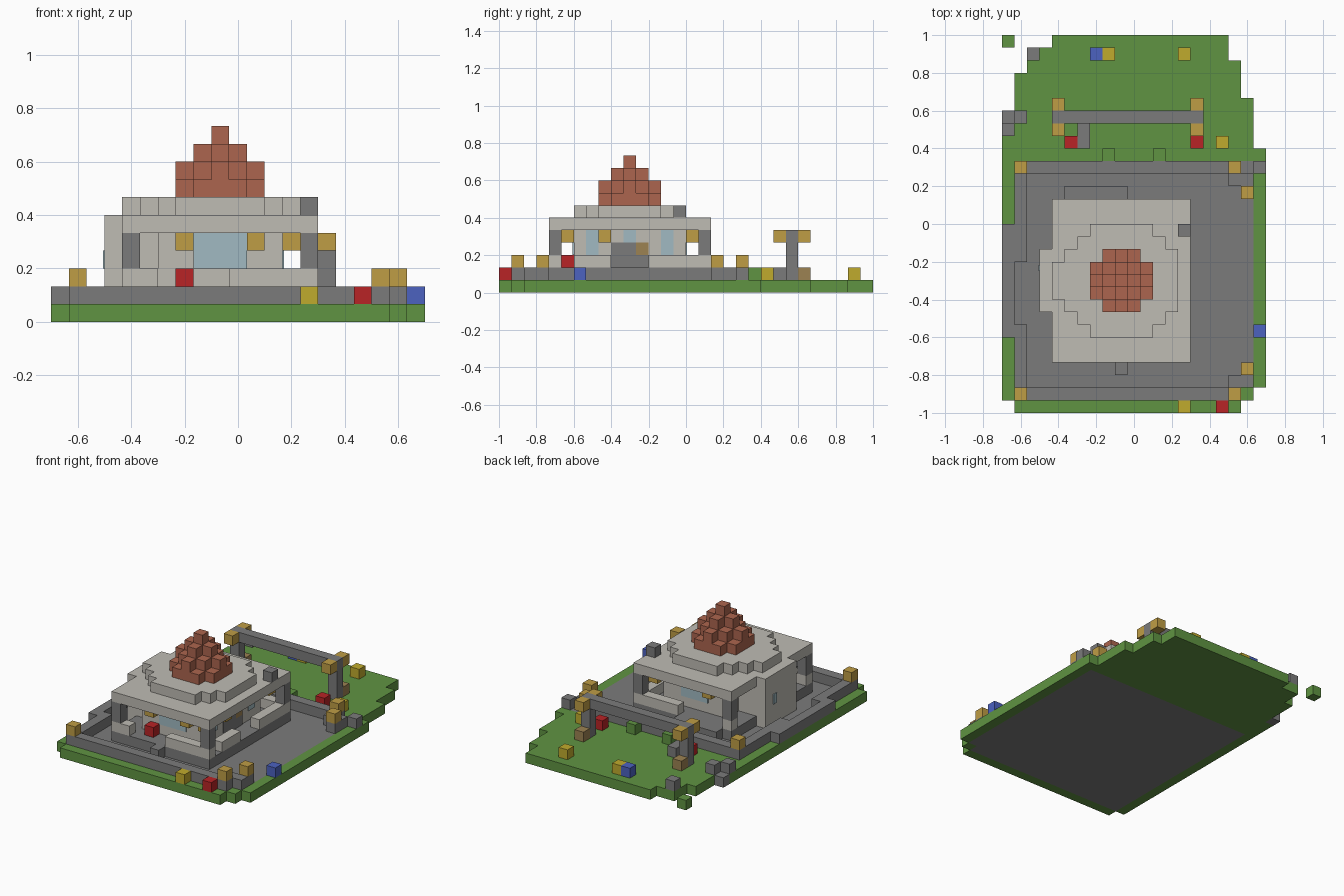
import bpy
import bmesh
from mathutils import Matrix, Vector

default_cube = bpy.data.objects.get("Cube")
if default_cube:
    bpy.data.objects.remove(default_cube, do_unlink=True)

CELL = 1 / 15
ORIGIN = Vector((-0.7, -1, 0))


def to_linear(c):
    return c / 12.92 if c < 0.04 else ((c + 0.055) / 1.055) ** 2.4


def make_material(name, hex_code):
    rgb = [to_linear(c / 255) for c in bytes.fromhex(hex_code)]
    mat = bpy.data.materials.new(name)
    mat.use_nodes = True
    mat.diffuse_color = (*rgb, 1)
    shader = mat.node_tree.nodes["Principled BSDF"]
    shader.inputs["Base Color"].default_value = (*rgb, 1)
    shader.inputs["Roughness"].default_value = 0.9
    return mat


grass = make_material("grass green", "609442")
stone = make_material("grey stone", "7b7b7b")
plaster = make_material("pale plaster", "bfbcb4")
clay = make_material("brown clay", "ac654e")
gold = make_material("lantern gold", "bf9d45")
yellow = make_material("flower yellow", "c0ab2d")
red = make_material("flower red", "b82426")
blue = make_material("flower blue", "4c62c0")
glass = make_material("window blue", "a1bac2")
wood = make_material("tan wood", "9c8252")


def blocks(name, mat, boxes):
    """One object from boxes given as inclusive cell ranges (x, x, y, y, z, z)."""
    bm = bmesh.new()
    for x0, x1, y0, y1, z0, z1 in boxes:
        low = Vector((x0, y0, z0)) * CELL + ORIGIN
        high = Vector((x1 + 1, y1 + 1, z1 + 1)) * CELL + ORIGIN
        size = high - low
        matrix = Matrix.Translation((low + high) / 2) @ Matrix.Diagonal((*size, 1))
        bmesh.ops.create_cube(bm, size=1, matrix=matrix)
    mesh = bpy.data.meshes.new(name)
    bm.to_mesh(mesh)
    bm.free()
    mesh.materials.append(mat)
    obj = bpy.data.objects.new(name, mesh)
    bpy.context.collection.objects.link(obj)
    return obj


def cubes(name, mat, level, spots):
    """Single cells that share one level."""
    return blocks(name, mat, [(x, x, y, y, level, level) for x, y in spots])


def disc(name, mat, level, half_widths, cx=9, cy=10):
    """Stepped disc: half width of each row, counted from the middle row."""
    rows = []
    for d, w in enumerate(half_widths):
        for y in {cy - d, cy + d}:
            rows.append((cx - w, cx + w, y, y, level, level))
    return blocks(name, mat, rows)


def slab(x0, x1, y0, y1, z):
    return (x0, x1, y0, y1, z, z)


# Ground: lawn with a ragged back edge, and the paved court
blocks("lawn", grass, [
    slab(4, 17, 29, 29, 0), slab(2, 17, 28, 28, 0), slab(2, 18, 27, 27, 0),
    slab(1, 18, 25, 26, 0), slab(1, 19, 21, 24, 0), slab(1, 20, 20, 20, 0)])
blocks("lawn_border", grass, [
    slab(0, 0, 1, 22, 0), slab(20, 20, 2, 19, 0),
    slab(1, 18, 0, 0, 0), slab(19, 19, 1, 1, 0)])
cubes("loose_turf", grass, 0, [(0, 29)])
blocks("court_paving", stone, [slab(1, 18, 1, 1, 0), slab(1, 19, 2, 19, 0)])

# Low court wall, open on one side, with lanterns on its ends
blocks("court_wall", stone, [
    slab(1, 18, 1, 1, 1), slab(1, 18, 19, 19, 1),
    slab(1, 1, 2, 6, 1), slab(1, 1, 12, 18, 1), slab(0, 0, 6, 14, 1),
    slab(18, 19, 2, 2, 1), slab(18, 19, 18, 18, 1),
    slab(19, 19, 3, 3, 1), slab(19, 19, 17, 17, 1)])
cubes("wall_lanterns", gold, 2,
      [(1, 1), (18, 1), (19, 3), (1, 19), (18, 19), (19, 17)])

# Platform and steps
blocks("platform", stone, [slab(4, 14, 4, 16, 1)])
blocks("steps", stone, [slab(9, 9, 3, 3, 1), slab(5, 9, 17, 17, 1)])

# Veranda railing and corner pillars
blocks("railing", plaster, [
    slab(4, 5, 4, 4, 2), slab(10, 14, 4, 4, 2), slab(14, 14, 6, 8, 2),
    slab(14, 14, 12, 16, 2), slab(10, 13, 16, 16, 2), slab(4, 4, 16, 16, 2)])
blocks("pillars", stone, [(x, x, y, y, 3, 4) for x in (4, 14) for y in (4, 16)])

# Room with a side bay
blocks("room", plaster, [(6, 12, 6, 14, 2, 4), (3, 5, 8, 12, 1, 4)])


def wall_plate(name, mat, box, axis, side, thickness=0.006):
    """Thin plate lying on the outer face of a box of wall cells."""
    obj = blocks(name, mat, [box])
    coords = [v.co[axis] for v in obj.data.vertices]
    face = max(coords) if side > 0 else min(coords)
    for v in obj.data.vertices:
        outer = (v.co[axis] == max(coords)) == (side > 0)
        v.co[axis] = face + side * thickness if outer else face
    return obj


wall_plate("front_window", glass, (8, 10, 6, 6, 3, 4), 1, -1)
wall_plate("back_window", glass, (8, 10, 14, 14, 3, 4), 1, 1)
for y in (7, 13):
    wall_plate("side_window", glass, (12, 12, y, y, 3, 4), 0, 1)
wall_plate("door_light", glass, (12, 12, 10, 10, 4, 4), 0, 1)
wall_plate("door_sill", stone, (12, 12, 9, 11, 2, 2), 0, 1)
wall_plate("door_panel", stone, (12, 12, 9, 10, 3, 3), 0, 1)
wall_plate("door_chest", wood, (12, 12, 11, 11, 3, 3), 0, 1)
bay_window = wall_plate("bay_window", glass, (3, 3, 11, 11, 3, 3), 0, -1)
center_y = sum(v.co.y for v in bay_window.data.vertices) / 8
for v in bay_window.data.vertices:
    v.co.y = center_y + (v.co.y - center_y) * 0.5

# Hanging lanterns and a red pot on the veranda
cubes("hanging_lanterns", gold, 4,
      [(7, 5), (11, 5), (13, 5), (13, 8), (13, 15), (7, 15)])
cubes("veranda_pot", red, 2, [(7, 5)])

# Stepped roof with a clay spire
blocks("lower_roof", plaster, [slab(4, 14, 4, 16, 5), slab(3, 3, 8, 12, 5)])
disc("upper_roof", plaster, 6, (4, 4, 4, 3, 2))
blocks("upper_roof_bay", plaster, [slab(4, 4, 9, 11, 6)])
cubes("chimney", stone, 6, [(14, 14)])
for level, widths in enumerate([(2, 2, 1), (2, 1, 0), (1, 0), (0,)]):
    disc("spire_tier", clay, 7 + level, widths)

# Garden gate
blocks("gate_beam", stone, [slab(4, 15, 23, 23, 4)])
blocks("gate_posts", stone, [(x, x, 23, 23, 1, 3) for x in (4, 15)])
cubes("gate_lanterns", gold, 4, [(x, y) for x in (4, 15) for y in (22, 24)])
cubes("gate_feet", wood, 1, [(x, 24) for x in (4, 15)])

# Flowers, bushes and stones
cubes("yellow_flowers", yellow, 1, [(14, 0), (17, 21), (8, 28), (14, 28)])
cubes("red_flowers", red, 1, [(17, 0), (5, 21), (15, 21)])
cubes("blue_flowers", blue, 1, [(20, 6), (7, 28)])
cubes("bushes", grass, 1, [(8, 20), (12, 20)])
cubes("garden_stones", stone, 1,
      [(6, 21), (6, 22), (2, 28), (1, 23), (0, 22), (20, 19)])
cubes("edge_stone", stone, 0, [(0, 23)])
